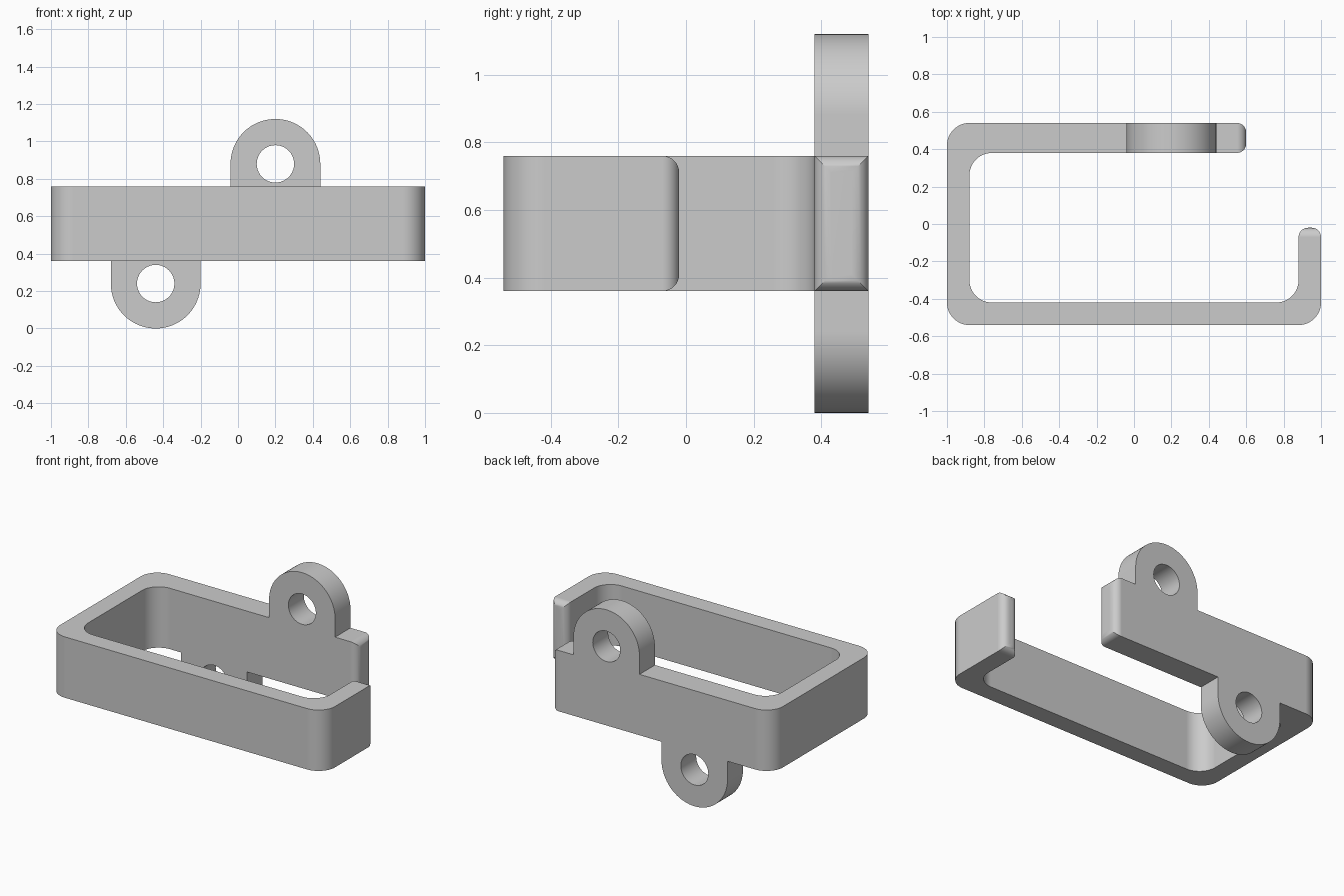
import bpy
import bmesh
from math import sin, cos, pi, radians
from mathutils import Vector

if "Cube" in bpy.data.objects:
    bpy.data.objects.remove(bpy.data.objects["Cube"])

grey = bpy.data.materials.new("plain grey")
grey.use_nodes = True
colour = (0.6, 0.6, 0.6, 1)
grey.diffuse_color = colour
grey.node_tree.nodes["Principled BSDF"].inputs["Base Color"].default_value = colour

BOTTOM, TOP = 0.36, 0.76      # height of the band
INNER, BACK = 0.38, 0.54      # depth of the back wall
END_X, END_Y = 0.6, -0.02     # the two free ends of the band


def finish(bm, name):
    """Turn a bmesh into a smooth shaded object."""
    bmesh.ops.recalc_face_normals(bm, faces=bm.faces)
    mesh = bpy.data.meshes.new(name)
    bm.to_mesh(mesh)
    bm.free()
    mesh.materials.append(grey)
    obj = bpy.data.objects.new(name, mesh)
    bpy.context.collection.objects.link(obj)
    bpy.ops.object.select_all(action="DESELECT")
    obj.select_set(True)
    bpy.context.view_layer.objects.active = obj
    bpy.ops.object.shade_smooth_by_angle(angle=radians(30))
    weighted = obj.modifiers.new("flat faces", "WEIGHTED_NORMAL")
    weighted.keep_sharp = True
    return obj


def extrude(bm, faces, offset):
    made = bmesh.ops.extrude_face_region(bm, geom=faces)["geom"]
    verts = [v for v in made if isinstance(v, bmesh.types.BMVert)]
    bmesh.ops.translate(bm, verts=verts, vec=offset)


def corner(x, y, radius=0.12, steps=12):
    """Quarter arc inside the corner of a rectangle, counter-clockwise."""
    sx, sy = (1 if x > 0 else -1), (1 if y > 0 else -1)
    start = {(1, 1): 0, (-1, 1): 1, (-1, -1): 2, (1, -1): 3}[sx, sy] * pi / 2
    angles = [start + pi / 2 * i / steps for i in range(steps + 1)]
    return [(x - sx * radius + radius * cos(a),
             y - sy * radius + radius * sin(a)) for a in angles]


# Open band: outer outline, then back along the inside
outer = [(END_X, BACK)]
for x, y in ((-1, BACK), (-1, -0.54), (1, -0.54)):
    outer += corner(x, y)
outer.append((1, END_Y))
inner = [(END_X, INNER)]
for x, y in ((-0.88, INNER), (-0.88, -0.42), (0.88, -0.42)):
    inner += corner(x, y)
inner.append((0.88, END_Y))

bm = bmesh.new()
profile = bm.faces.new([bm.verts.new((x, y, BOTTOM))
                        for x, y in outer + inner[::-1]])
extrude(bm, [profile], Vector((0, 0, TOP - BOTTOM)))


# Round the rims of both free ends
def on_end(edge):
    return (all(abs(v.co.x - END_X) < 1e-4 for v in edge.verts)
            or all(abs(v.co.y - END_Y) < 1e-4 for v in edge.verts))


bmesh.ops.bevel(bm, geom=[e for e in bm.edges if on_end(e)], offset=0.05,
                segments=8, profile=0.5, affect="EDGES")
finish(bm, "open_band")


def mounting_lug(name, x, z, base, radius=0.24, hole=0.1, steps=40):
    """Round-ended tab with a hole; its straight edge sits at height base."""
    up = 1 if z > base else -1
    arc = [(x + radius * cos(pi * i / steps),
            z + up * radius * sin(pi * i / steps)) for i in range(steps + 1)]
    outline = arc + [(x - radius, base), (x + radius, base)]
    circle = [(x + hole * cos(2 * pi * i / steps),
               z + hole * sin(2 * pi * i / steps)) for i in range(steps)]
    bm = bmesh.new()
    edges = []
    for loop in (outline, circle):
        verts = [bm.verts.new((px, INNER, pz)) for px, pz in loop]
        edges += [bm.edges.new((verts[i - 1], verts[i]))
                  for i in range(len(verts))]
    bmesh.ops.triangle_fill(bm, edges=edges, use_beauty=True)
    extrude(bm, bm.faces[:], Vector((0, BACK - INNER, 0)))
    return finish(bm, name)


mounting_lug("upper_mounting_lug", 0.2, 0.88, TOP)
mounting_lug("lower_mounting_lug", -0.44, 0.24, BOTTOM)
